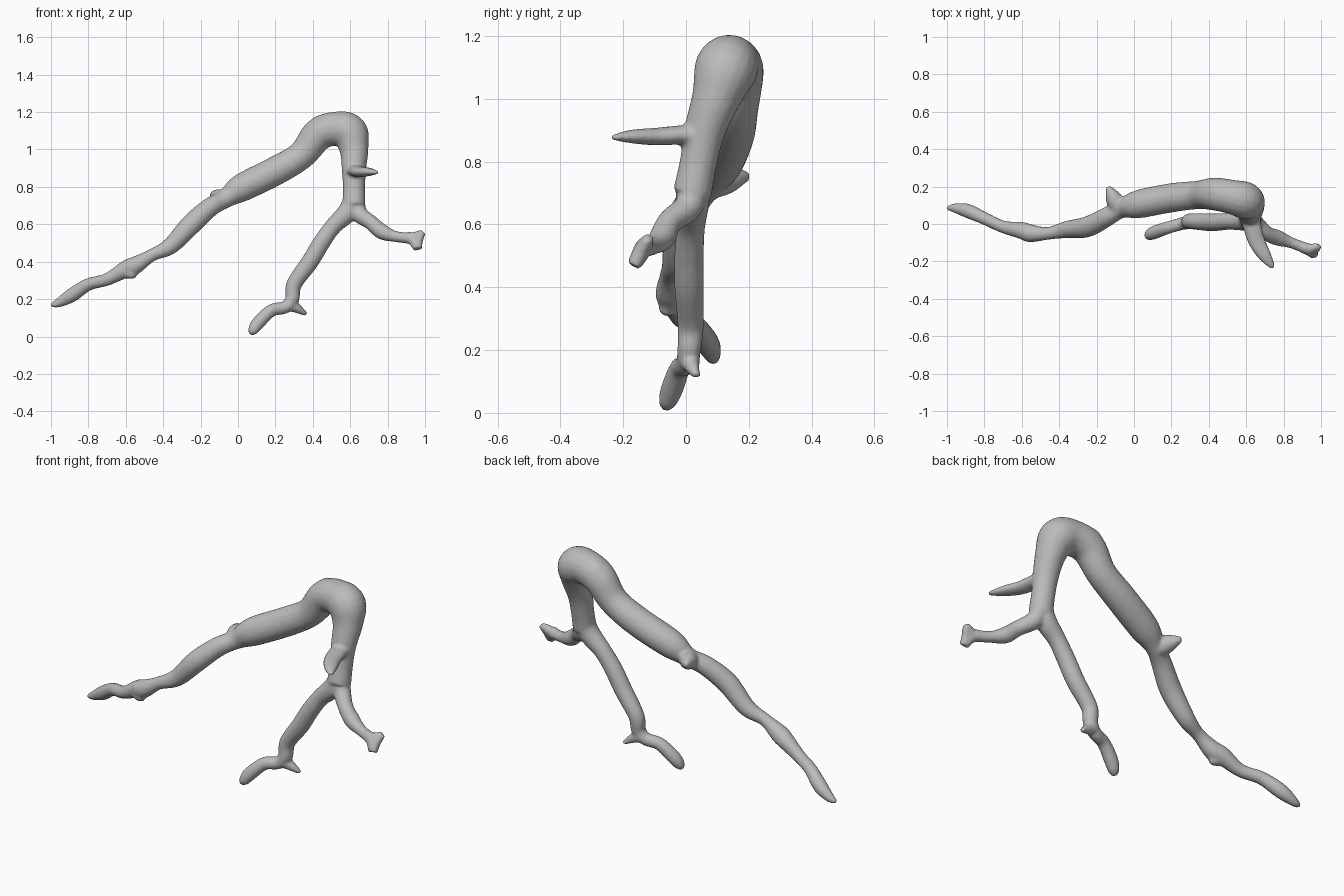
import bpy, bmesh, math
from mathutils import Vector

cube = bpy.data.objects.get("Cube")
if cube:
    bpy.data.objects.remove(cube)

SIDES, STEPS = 18, 6


def spline(a, b, c, d, t):
    """Catmull-Rom blend between b and c."""
    return 0.5 * (2 * b + (c - a) * t + (2 * a - 5 * b + 4 * c - d) * t * t
                  + (3 * b - a - 3 * c + d) * t ** 3)


def limb(bm, points, flat=1.0):
    """Closed tapering tube through (x, y, z, radius) points; flat squashes it in z."""
    pts = [Vector(p) for p in points]
    pts = [2 * pts[0] - pts[1]] + pts + [2 * pts[-1] - pts[-2]]
    path = [spline(*pts[i:i + 4], s / STEPS)
            for i in range(len(pts) - 3) for s in range(STEPS)] + [pts[-2]]
    centres = [p.xyz for p in path]
    rings, old = [], None
    for i, p in enumerate(path):
        axis = (centres[min(i + 1, len(path) - 1)] - centres[max(i - 1, 0)]).normalized()
        side = axis.orthogonal() if old is None else side - axis * side.dot(axis)
        side.normalize()
        old, up = axis, axis.cross(side)
        ring = []
        for k in range(SIDES):
            a = math.tau * k / SIDES
            off = (side * math.cos(a) + up * math.sin(a)) * max(p.w, 0.009)
            off.z *= flat
            ring.append(bm.verts.new(centres[i] + off))
        rings.append(ring)
    for r, s in zip(rings, rings[1:]):
        for k in range(SIDES):
            n = (k + 1) % SIDES
            bm.faces.new((r[k], r[n], s[n], s[k]))
    bm.faces.new(rings[0][::-1])
    bm.faces.new(rings[-1])


bm = bmesh.new()

# Long limb, over the crook and down the stem to the fork
limb(bm, [
    (-1, .085, .165, .012), (-.96, .085, .18, .025), (-.89, .07, .22, .038),
    (-.8, .03, .278, .034), (-.7, -.015, .305, .034), (-.6, -.035, .36, .046),
    (-.55, -.05, .38, .048), (-.46, -.05, .435, .034), (-.36, -.03, .485, .046),
    (-.25, -.015, .6, .056), (-.15, .035, .69, .052), (-.07, .08, .735, .05),
    (.02, .105, .795, .075), (.2, .14, .885, .078), (.34, .155, .97, .076),
    (.43, .16, 1.08, .088), (.52, .145, 1.11, .092), (.595, .125, 1.09, .1),
    (.62, .095, 1, .078), (.62, .06, .9, .066), (.62, .04, .8, .06),
    (.62, .02, .7, .062)])

# Lower branch reaching the ground
limb(bm, [
    (.62, .03, .75, .05), (.59, .02, .67, .055), (.51, .015, .59, .046),
    (.445, .01, .5, .047), (.385, .01, .4, .047), (.3, .015, .28, .042),
    (.29, .01, .2, .038), (.25, 0, .155, .034), (.18, -.02, .14, .034),
    (.11, -.045, .075, .036), (.08, -.06, .03, .028), (.075, -.065, .008, .012)])

# Side branch with a torn, fan-shaped end
limb(bm, [
    (.62, .03, .75, .05), (.645, .01, .66, .046), (.71, -.05, .61, .04),
    (.77, -.075, .56, .042), (.84, -.1, .535, .03), (.92, -.13, .525, .03)])
low_corner, high_corner = (.96, -.165, .47, .024), (.987, -.118, .557, .018)
for corner in (low_corner, high_corner):
    limb(bm, [(.89, -.12, .53, .026), (.93, -.135, .525, .03), corner])
limb(bm, [low_corner, (.968, -.142, .515, .022), high_corner])

# Broken twigs and knots
limb(bm, [(.62, .06, .87, .055), (.63, 0, .885, .05), (.655, -.09, .88, .046),
          (.7, -.17, .88, .036), (.745, -.235, .877, .014)], flat=.62)
limb(bm, [(.28, .01, .17, .036), (.325, .02, .145, .024), (.365, .035, .117, .012)])
limb(bm, [(-.08, .08, .73, .05), (-.11, .14, .745, .044), (-.14, .2, .755, .014)])
limb(bm, [(.06, .1, .83, .05), (0, .085, .815, .04), (-.035, .08, .815, .018)])
limb(bm, [(.45, .16, 1.12, .07), (.43, .19, 1.1, .062), (.42, .205, 1.085, .04)])
limb(bm, [(.34, .16, .955, .06), (.385, .155, .975, .045), (.415, .15, .978, .015)])
limb(bm, [(-.62, -.04, .35, .03), (-.57, -.06, .335, .03), (-.55, -.075, .325, .016)])

bmesh.ops.recalc_face_normals(bm, faces=bm.faces)
mesh = bpy.data.meshes.new("gnarled_branch")
bm.to_mesh(mesh)
bm.free()
branch = bpy.data.objects.new("gnarled_branch", mesh)
bpy.context.collection.objects.link(branch)

# Fuse the limbs into one skin and soften the joints
fuse = branch.modifiers.new("fuse", 'REMESH')
fuse.mode = 'VOXEL'
fuse.voxel_size = 0.009
fuse.use_smooth_shade = True
soften = branch.modifiers.new("soften", 'SMOOTH')
soften.factor = 0.5
soften.iterations = 5

# Plain grey surface
grey = bpy.data.materials.new("bark_grey")
grey.use_nodes = True
colour = (0.5, 0.5, 0.5, 1)
grey.diffuse_color = colour
grey.node_tree.nodes["Principled BSDF"].inputs["Base Color"].default_value = colour
mesh.materials.append(grey)

bpy.context.view_layer.objects.active = branch
branch.select_set(True)
for name in ("fuse", "soften"):
    bpy.ops.object.modifier_apply(modifier=name)
bpy.ops.object.shade_smooth()
